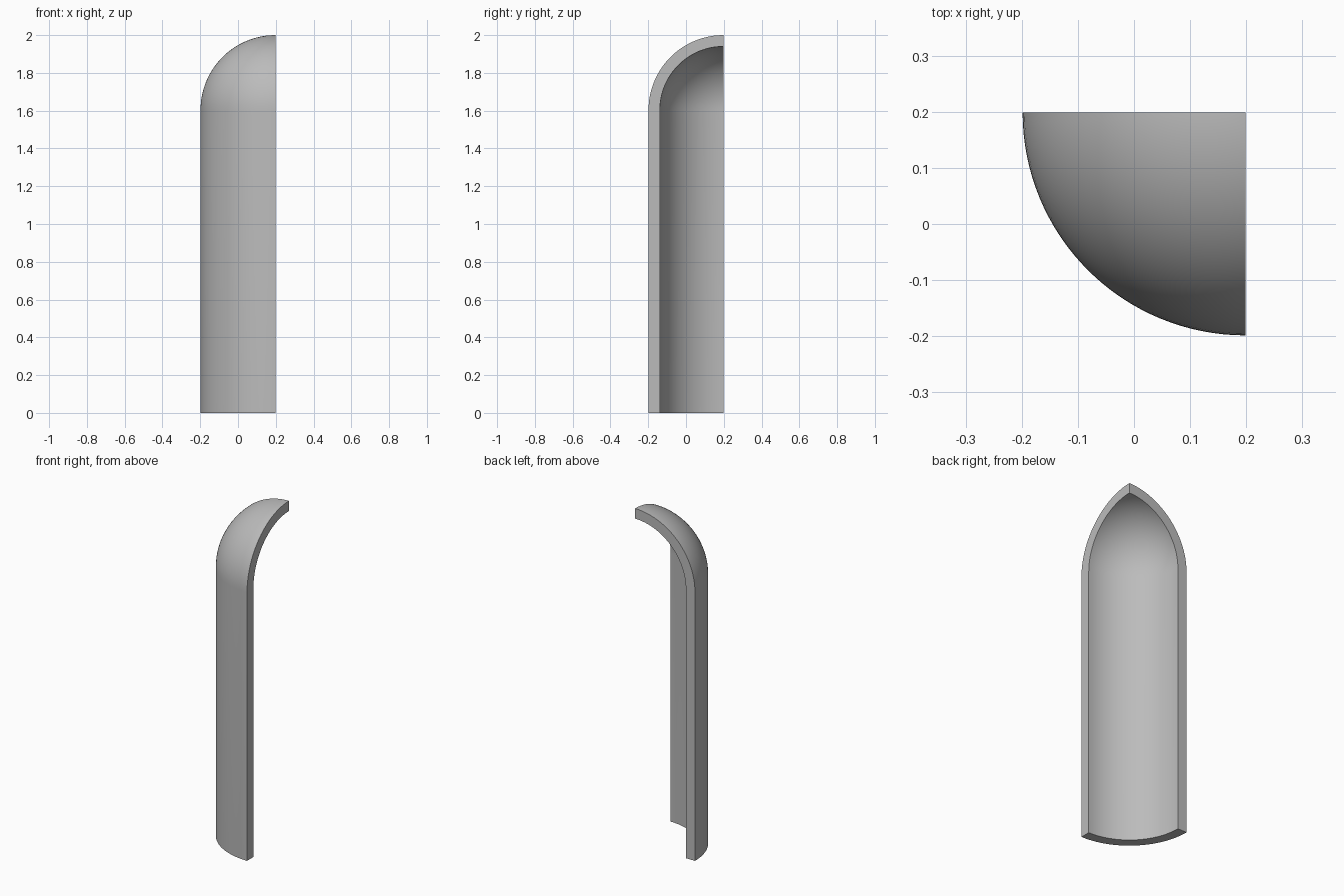
import bpy
import bmesh
from math import sin, cos, pi, radians

cube = bpy.data.objects.get("Cube")
if cube:
    bpy.data.objects.remove(cube, do_unlink=True)

OUTER, WALL, HEIGHT = 0.397, 0.06, 2.0
INNER = OUTER - WALL
SPRING = HEIGHT - OUTER      # height where the dome starts
TURNS, ARC = 32, 24          # segments around the axis and up the dome


def profile(radius):
    """Straight wall followed by a quarter arc, as (radius, height) pairs."""
    arc = [(radius * cos(a), SPRING + radius * sin(a))
           for a in (i / ARC * pi / 2 for i in range(ARC + 1))]
    return [(radius, 0.0)] + arc


def sweep(bm, points):
    """Revolve a profile a quarter turn about the back left corner axis."""
    axis = OUTER / 2
    angles = [pi + j / TURNS * pi / 2 for j in range(TURNS + 1)]
    return [[bm.verts.new((axis + r * cos(a), axis + r * sin(a), z))
             for r, z in points] for a in angles]


def skin(bm, row_a, row_b):
    """Join two matching rows of vertices with quads."""
    for i in range(len(row_a) - 1):
        bm.faces.new((row_a[i], row_b[i], row_b[i + 1], row_a[i + 1]))


bm = bmesh.new()
outside = sweep(bm, profile(OUTER))
inside = sweep(bm, profile(INNER))

# Outer and inner curved walls
for j in range(TURNS):
    skin(bm, outside[j], outside[j + 1])
    skin(bm, inside[j + 1], inside[j])

# Flat cut faces on both sides, and the bottom rim
skin(bm, inside[0], outside[0])
skin(bm, outside[-1], inside[-1])
skin(bm, [row[0] for row in outside], [row[0] for row in inside])

# Close the dome tips
bmesh.ops.remove_doubles(bm, verts=bm.verts[:], dist=0.0001)
bmesh.ops.recalc_face_normals(bm, faces=bm.faces[:])

mesh = bpy.data.meshes.new("domed_quarter_shell")
bm.to_mesh(mesh)
bm.free()
shell = bpy.data.objects.new("domed_quarter_shell", mesh)
bpy.context.collection.objects.link(shell)

# Plain grey material
grey = bpy.data.materials.new("plain_grey")
grey.use_nodes = True
colour = (0.5, 0.5, 0.5, 1.0)
grey.diffuse_color = colour
grey.node_tree.nodes["Principled BSDF"].inputs["Base Color"].default_value = colour
mesh.materials.append(grey)

# Smooth walls with crisp cut edges
bpy.ops.object.select_all(action='DESELECT')
shell.select_set(True)
bpy.context.view_layer.objects.active = shell
bpy.ops.object.shade_smooth_by_angle(angle=radians(30))
